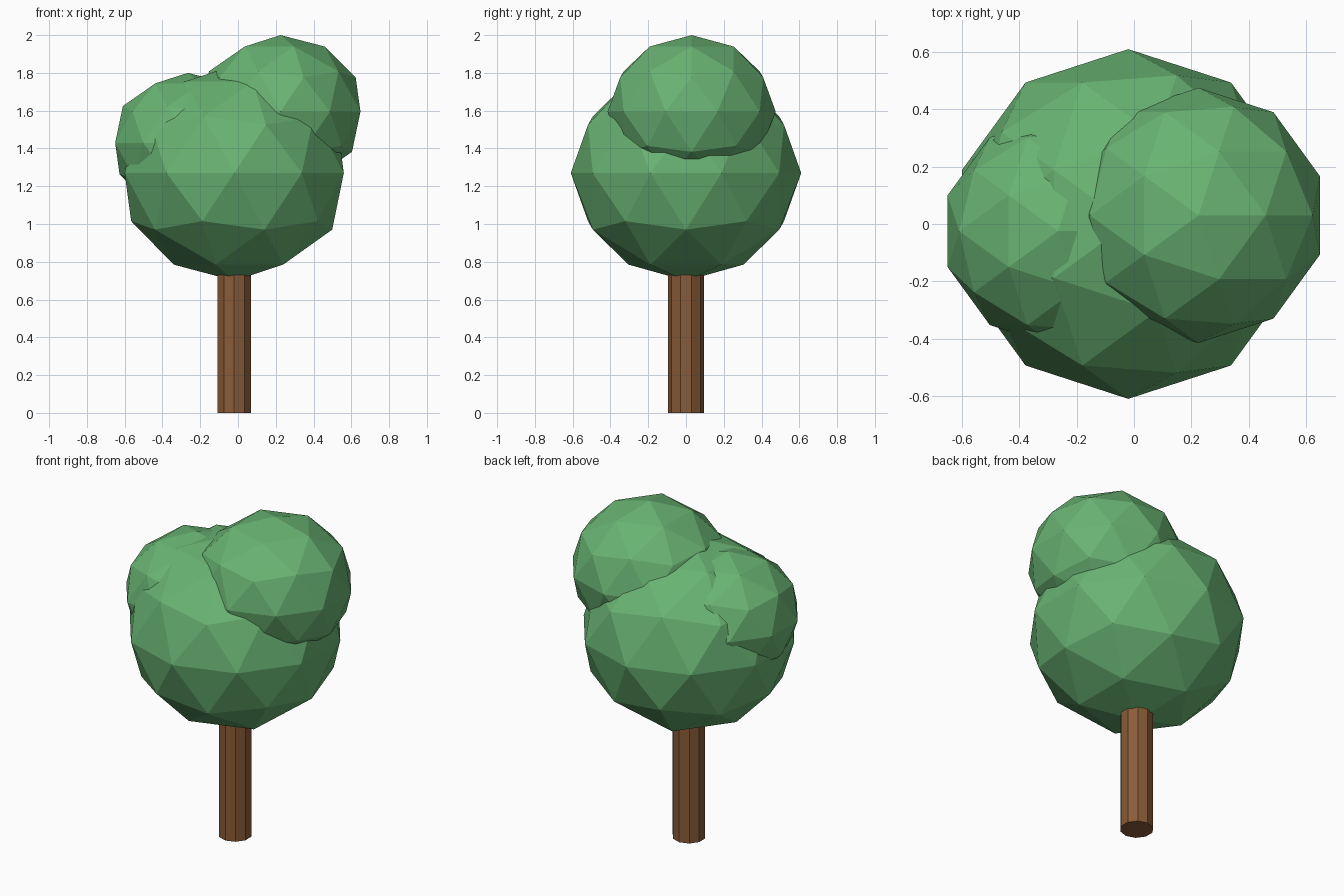
import bpy

# Remove the default cube
cube = bpy.data.objects.get("Cube")
if cube:
    bpy.data.objects.remove(cube, do_unlink=True)


def make_material(name, rgb):
    mat = bpy.data.materials.new(name)
    mat.use_nodes = True
    color = (*rgb, 1.0)
    mat.diffuse_color = color
    mat.node_tree.nodes["Principled BSDF"].inputs["Base Color"].default_value = color
    return mat


leaf_green = make_material("leaf green", (0.14, 0.45, 0.17))
bark_brown = make_material("bark brown", (0.25, 0.105, 0.04))


def finish(name, mat):
    obj = bpy.context.object
    obj.name = name
    obj.data.name = name
    obj.data.materials.append(mat)
    bpy.ops.object.transform_apply(location=False, rotation=False, scale=True)
    bpy.ops.object.shade_flat()
    return obj


# Ten-sided trunk, its top buried in the crown
TRUNK_TOP = 0.95
bpy.ops.mesh.primitive_cylinder_add(
    vertices=10, radius=0.094, depth=TRUNK_TOP, location=(-0.02, 0, TRUNK_TOP / 2))
finish("trunk", bark_brown)

# Slightly flattened, faceted leaf clumps: name, centre, radius, half height
clumps = [
    ("main_foliage", (-0.02, 0, 1.27), 0.61, 0.57),
    ("left_foliage", (0.225, 0.03, 1.595), 0.445, 0.405),
    ("right_foliage", (-0.265, -0.025, 1.43), 0.405, 0.37),
]
for name, centre, radius, half_height in clumps:
    bpy.ops.mesh.primitive_ico_sphere_add(subdivisions=2, radius=1, location=centre)
    bpy.context.object.scale = (radius, radius, half_height)
    finish(name, leaf_green)
